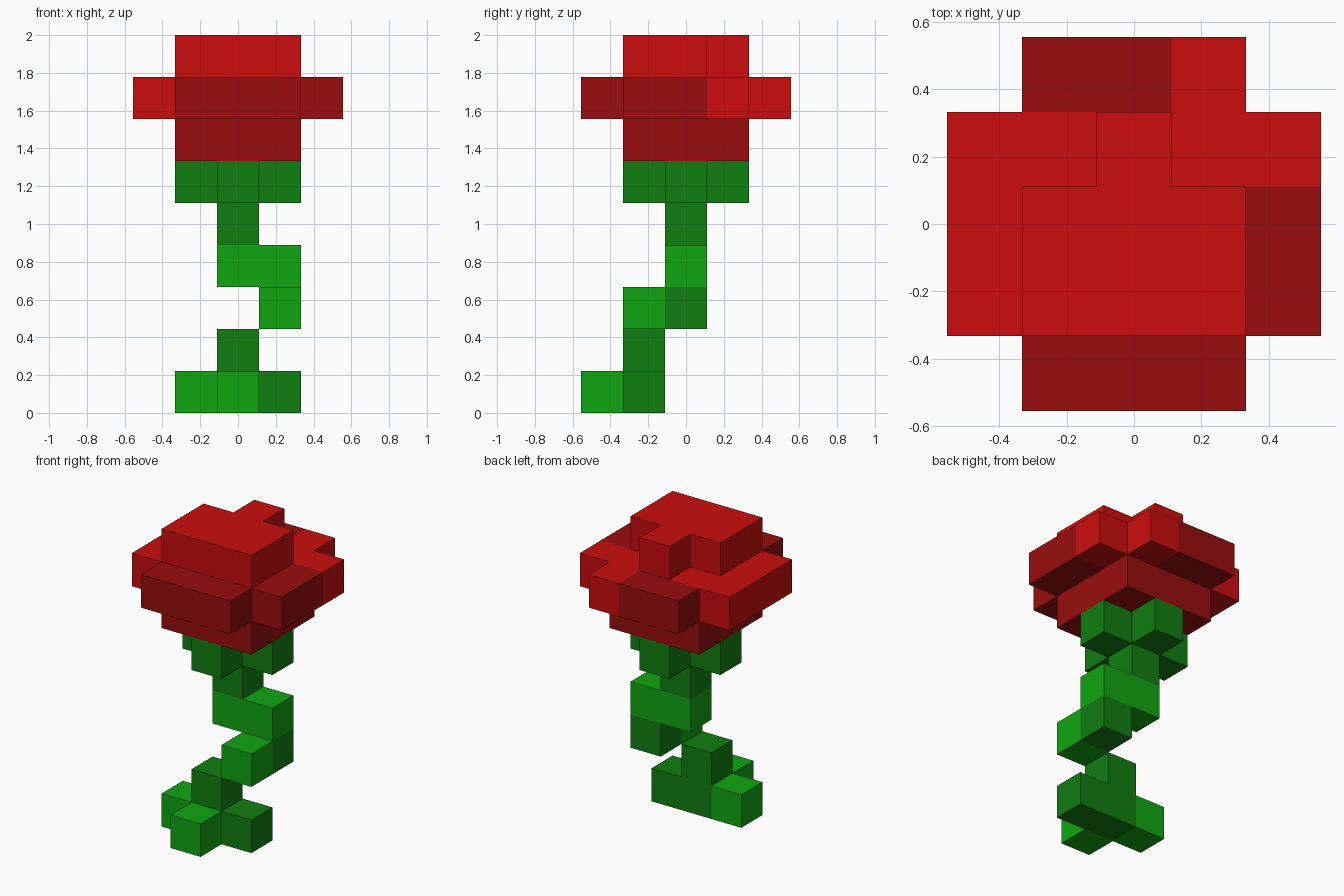
import bpy, bmesh
from mathutils import Vector

if "Cube" in bpy.data.objects:
    bpy.data.objects.remove(bpy.data.objects["Cube"])

S = 2 / 9  # cube size

def material(name, rgb):
    m = bpy.data.materials.new(name)
    m.diffuse_color = (*rgb, 1)
    return m

MATS = {
    "R": material("bright red", (0.60, 0.004, 0.004)),
    "r": material("dark red", (0.32, 0.004, 0.004)),
    "G": material("light green", (0.38, 0.0, 0.0)),
    "g": material("dark green", (0.21, 0.0, 0.0)),
}
MATS["G"].diffuse_color = (0.005, 0.38, 0.005, 1)
MATS["g"].diffuse_color = (0.005, 0.21, 0.005, 1)
KEYS = list(MATS)

cells = {}  # (x, y, z) -> (colour key, part name)

def box(part, key, xs, ys, z):
    """Fill the cubes from xs[0]..xs[1] and ys[0]..ys[1] on layer z."""
    for x in range(xs[0], xs[1] + 1):
        for y in range(ys[0], ys[1] + 1):
            cells[x, y, z] = (key, part)

# base: three cubes in a row with one in front
box("base_leaves", "g", (0, 1), (-1, -1), 0)
box("base_leaves", "G", (-1, -1), (-1, -1), 0)
box("base_leaves", "G", (0, 0), (-2, -2), 0)

# winding stem
box("stem", "g", (0, 0), (-1, -1), 1)
box("stem", "G", (1, 1), (-1, -1), 2)
box("stem", "g", (1, 1), (0, 0), 2)
box("stem", "G", (0, 1), (0, 0), 3)
box("stem", "g", (0, 0), (0, 0), 4)

# cross-shaped calyx
box("calyx", "g", (-1, 1), (0, 0), 5)
box("calyx", "g", (0, 0), (-1, 1), 5)

# bloom: lower block, wide petal ring, top
box("bloom_bottom", "r", (-1, 1), (-1, 1), 6)
box("petals", "r", (-1, 1), (-2, 2), 7)
box("petals", "r", (2, 2), (-1, 0), 7)
box("petals", "R", (-2, -1), (1, 1), 7)
box("petals", "R", (-2, -2), (-1, 0), 7)
box("petals", "R", (1, 2), (1, 1), 7)
box("petals", "R", (1, 1), (2, 2), 7)
box("bloom_top", "R", (-1, 1), (-1, 0), 8)
box("bloom_top", "R", (0, 0), (1, 1), 8)

def build(part):
    """Mesh one part from the outer cube faces only."""
    bm = bmesh.new()
    for c, (key, p) in cells.items():
        if p != part:
            continue
        centre = Vector((c[0], c[1], c[2] + 0.5))
        for axis in range(3):
            for side in (-1, 1):
                n = Vector((0, 0, 0))
                n[axis] = side
                if tuple(c[i] + int(n[i]) for i in range(3)) in cells:
                    continue
                u = Vector((0, 0, 0))
                u[(axis + 1) % 3] = 0.5
                v = n.cross(u)
                mid = centre + n * 0.5
                f = bm.faces.new([bm.verts.new((mid + a * u + b * v) * S)
                                  for a, b in ((-1, -1), (1, -1), (1, 1), (-1, 1))])
                f.material_index = KEYS.index(key)
    bmesh.ops.remove_doubles(bm, verts=bm.verts[:], dist=1e-4)
    me = bpy.data.meshes.new(part)
    bm.to_mesh(me)
    bm.free()
    for k in KEYS:
        me.materials.append(MATS[k])
    bpy.context.collection.objects.link(bpy.data.objects.new(part, me))

for part in dict.fromkeys(p for _, p in cells.values()):
    build(part)

for m in bpy.data.materials:
    if m.users and not m.is_grease_pencil:
        m.use_nodes = True
        m.node_tree.nodes["Principled BSDF"].inputs["Base Color"].default_value = m.diffuse_color
